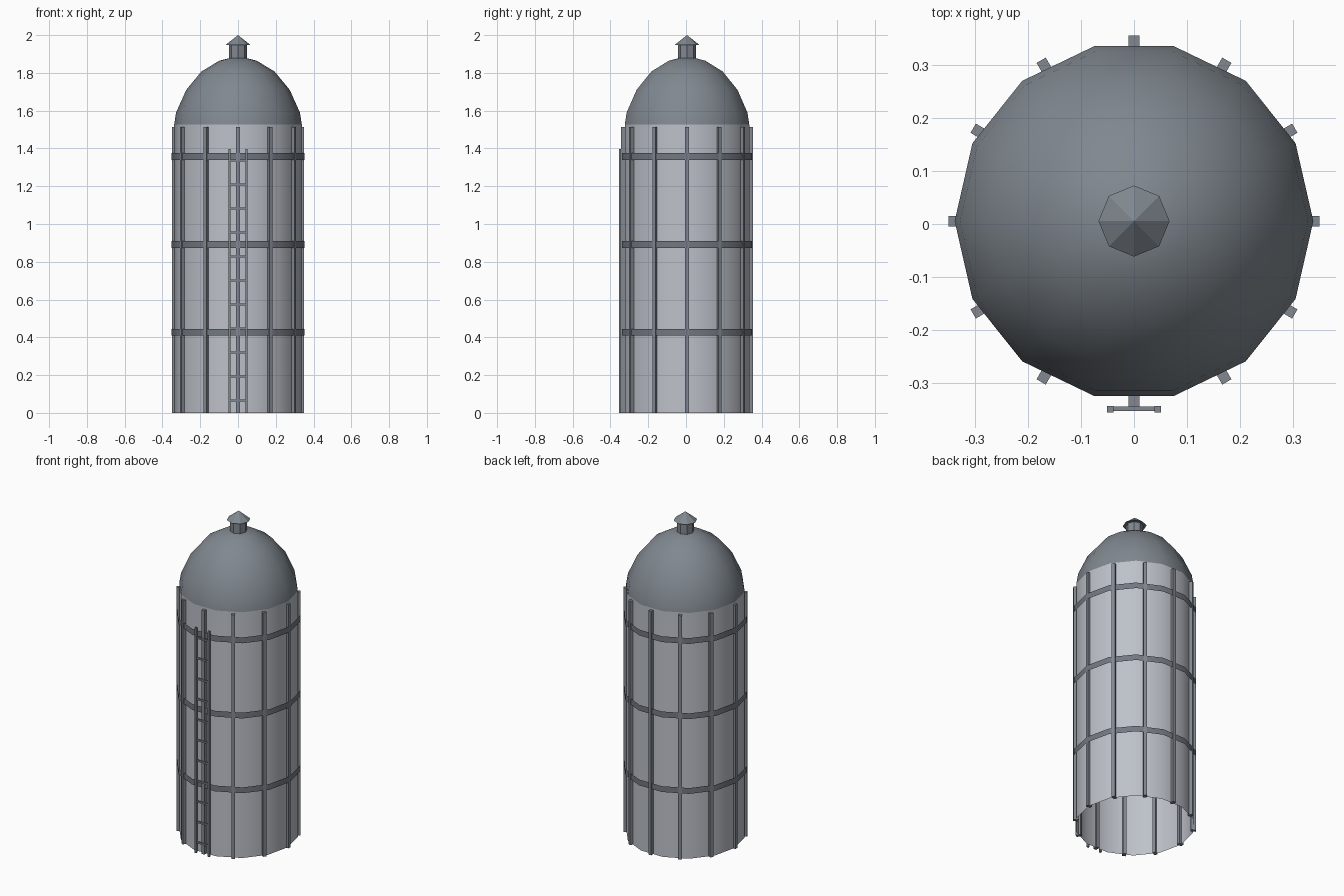
import bpy, bmesh
from math import cos, sin, pi
from mathutils import Matrix

if "Cube" in bpy.data.objects:
    bpy.data.objects.remove(bpy.data.objects["Cube"])

CY = 0.0055  # tank axis sits slightly behind centre, ladder balances it


def paint(name, rgb):
    m = bpy.data.materials.new(name)
    m.diffuse_color = (*rgb, 1)
    m.use_nodes = True
    m.node_tree.nodes["Principled BSDF"].inputs["Base Color"].default_value = m.diffuse_color
    return m


WALL = paint("pale_metal", (0.51, 0.535, 0.585))
ROOF = paint("slate_metal", (0.215, 0.245, 0.275))
TRIM = paint("steel_trim", (0.225, 0.25, 0.285))
HOOP = paint("dark_steel", (0.17, 0.19, 0.22))


def finish(bm, name, mat, smooth=False):
    bmesh.ops.recalc_face_normals(bm, faces=bm.faces[:])
    me = bpy.data.meshes.new(name)
    bm.to_mesh(me)
    bm.free()
    me.materials.append(mat)
    ob = bpy.data.objects.new(name, me)
    bpy.context.collection.objects.link(ob)
    for p in me.polygons:
        p.use_smooth = smooth
    return ob


def lathe(name, profile, n, mat, smooth=False):
    """Spin (radius, z) points around the tank axis with n sides."""
    bm = bmesh.new()
    rings = []
    for r, z in profile:
        if r == 0:
            rings.append([bm.verts.new((0, CY, z))] * n)
        else:
            rings.append([bm.verts.new((r * cos(2 * pi * i / n),
                                        CY + r * sin(2 * pi * i / n), z)) for i in range(n)])
    for a, b in zip(rings, rings[1:]):
        for i in range(n):
            j = (i + 1) % n
            bm.faces.new(list(dict.fromkeys((a[i], a[j], b[j], b[i]))))
    return finish(bm, name, mat, smooth)


def box(bm, centre, size, turn=Matrix()):
    m = turn @ Matrix.Translation(centre) @ Matrix.Diagonal((*size, 1))
    bmesh.ops.create_cube(bm, size=1, matrix=m)


# Tank wall, open at the bottom
lathe("tank_wall", [(0.338, 0), (0.338, 1.526)], 14, WALL, smooth=True)

# Domed roof
lathe("dome_roof", [(0.338, 1.526), (0.328, 1.59), (0.274, 1.71), (0.194, 1.807),
                    (0.1, 1.864), (0, 1.89)], 14, ROOF, smooth=True)

# Thin hoops around the wall
for k, z in enumerate((0.427, 0.891, 1.358)):
    lathe(f"hoop_{k + 1}", [(0.352, z - 0.018), (0.352, z + 0.018)], 14, HOOP, smooth=True)

# Upright ribs
bm = bmesh.new()
for i in range(12):
    turn = Matrix.Translation((0, CY, 0)) @ Matrix.Rotation(i * pi / 6, 4, 'Z')
    box(bm, (0.335, 0, 0.757), (0.03, 0.02, 1.514), turn)
finish(bm, "wall_ribs", TRIM)

# Ladder on the front
bm = bmesh.new()
for s in (-1, 1):
    box(bm, (s * 0.045, -0.349, 0.699), (0.012, 0.012, 1.398))
for i in range(11):
    box(bm, (0, -0.348, 0.066 + 0.127 * i), (0.09, 0.008, 0.01))
finish(bm, "ladder", TRIM)

# Roof vent
lathe("vent_neck", [(0.048, 1.865), (0.048, 1.95)], 8, TRIM)
lathe("vent_cap", [(0, 1.947), (0.067, 1.947), (0, 2.0)], 8, ROOF)
